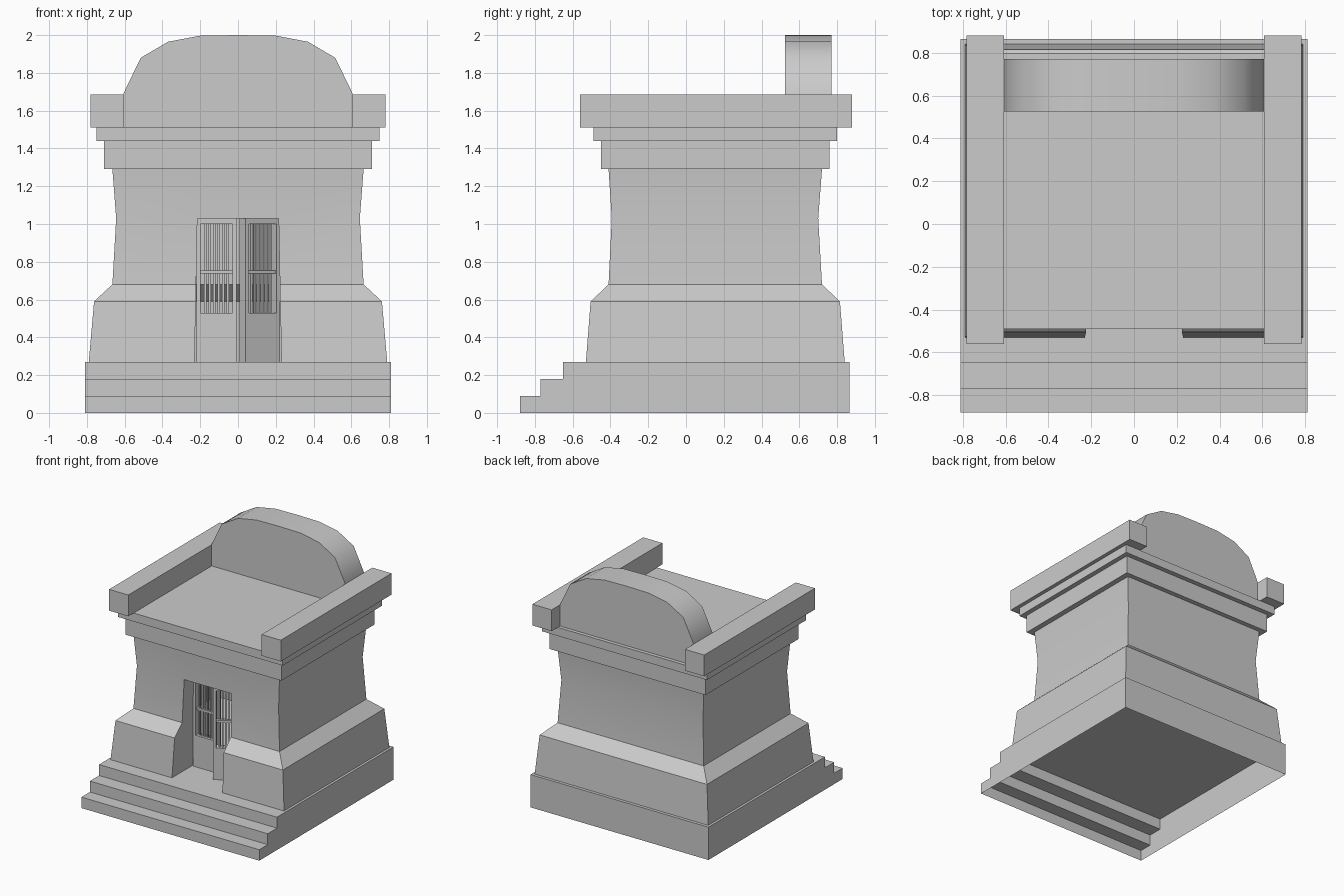
import bpy, bmesh
from math import radians
from mathutils import Matrix, Vector

if "Cube" in bpy.data.objects:
    bpy.data.objects.remove(bpy.data.objects["Cube"])


def make(name, bm, recalc=True):
    if recalc:
        bmesh.ops.recalc_face_normals(bm, faces=bm.faces[:])
    me = bpy.data.meshes.new(name)
    bm.to_mesh(me)
    bm.free()
    ob = bpy.data.objects.new(name, me)
    bpy.context.collection.objects.link(ob)
    return ob


def add_box(bm, x0, x1, y0, y1, z0, z1):
    m = Matrix.Translation(((x0 + x1) / 2, (y0 + y1) / 2, (z0 + z1) / 2))
    m = m @ Matrix.Diagonal((x1 - x0, y1 - y0, z1 - z0, 1))
    bmesh.ops.create_cube(bm, size=1, matrix=m)


def box(name, *dims):
    bm = bmesh.new()
    add_box(bm, *dims)
    return make(name, bm)


def smooth(ob, angle):
    bpy.ops.object.select_all(action='DESELECT')
    ob.select_set(True)
    bpy.context.view_layer.objects.active = ob
    bpy.ops.object.shade_smooth_by_angle(angle=radians(angle))


# stepped base, open underneath
prof = [(-.88, 0), (-.88, .09), (-.77, .09), (-.77, .18), (-.65, .18),
        (-.65, .27), (.865, .27), (.865, 0)]
bm = bmesh.new()
lv = [bm.verts.new((-.81, y, z)) for y, z in prof]
rv = [bm.verts.new((.81, y, z)) for y, z in prof]
for i in range(len(prof) - 1):
    bm.faces.new((lv[i], rv[i], rv[i + 1], lv[i + 1]))
bm.faces.new(lv)
bm.faces.new(rv[::-1])
make("stepped_base", bm)

# hollow walls: rings of (half width, front y, back y, z) with a doorway left out
DOOR_Y, DOOR_TOP = -.26, 1.03
rings = [(.79, -.53, .84, .27), (.762, -.505, .815, .59), (.665, -.41, .72, .68),
         (.645, -.393, .70, DOOR_TOP), (.665, -.41, .72, 1.29)]
bm = bmesh.new()
loops, inner = [], []
for hx, yf, yb, z in rings:
    d = .23 - .015 * min(1, (z - .27) / (DOOR_TOP - .27))
    pts = [(d, yf), (hx, yf), (hx, yb), (-hx, yb), (-hx, yf), (-d, yf)]
    loops.append([bm.verts.new((x, y, z)) for x, y in pts])
    if z <= DOOR_TOP:
        inner.append([bm.verts.new((s * d, DOOR_Y, z)) for s in (1, -1)])
for k in range(len(loops) - 1):
    a, b = loops[k], loops[k + 1]
    for i in range(5):
        bm.faces.new((a[i], a[i + 1], b[i + 1], b[i]))
    if k < 3:  # door jambs
        p, q = inner[k], inner[k + 1]
        bm.faces.new((p[0], a[0], b[0], q[0]))
        bm.faces.new((a[5], p[1], q[1], b[5]))
    else:
        bm.faces.new((a[5], a[0], b[0], b[5]))
# lintel underside
bm.faces.new((loops[3][0], loops[3][5], inner[3][1], inner[3][0]))
smooth(make("walls", bm, recalc=False), 20)

# cornice slabs
box("lower_cornice", -.71, .71, -.45, .76, 1.29, 1.44)
box("roof_slab", -.75, .75, -.49, .80, 1.44, 1.51)

# side beams on the roof
for side, s in (("left", -1), ("right", 1)):
    x0, x1 = sorted((s * .607, s * .782))
    box(side + "_roof_beam", x0, x1, -.56, .88, 1.51, 1.685)

# arched back pediment
half = [(.607, 1.51), (.607, 1.69), (.515, 1.88), (.37, 1.965), (.2, 1.997)]
arch = half + [(0, 2.0)] + [(-x, z) for x, z in reversed(half)]
bm = bmesh.new()
f = bm.faces.new([bm.verts.new((x, .525, z)) for x, z in arch])
ext = bmesh.ops.extrude_face_region(bm, geom=[f], use_keep_orig=True)
bmesh.ops.translate(bm, vec=Vector((0, .245, 0)),
                    verts=[v for v in ext["geom"] if isinstance(v, bmesh.types.BMVert)])
smooth(make("arched_pediment", bm), 40)


# barred door leaf, built leftwards from a hinge at the local origin
def door_leaf(name, hinge_x, mirror, swing):
    w, t = .213, .06
    z0, zw, z1, z2 = .27, .53, 1.0, 1.03
    bm = bmesh.new()
    add_box(bm, -w, 0, 0, t, z0, zw)
    add_box(bm, -w, 0, 0, t, z1, z2)
    add_box(bm, -.022, 0, 0, t, zw, z1)
    add_box(bm, -w, -.19, 0, t, zw, z1)
    add_box(bm, -.19, -.022, .01, .04, .737, .755)
    for i in range(6):
        x = -.19 + .168 * (i + 1) / 7
        add_box(bm, x - .006, x + .006, .018, .032, zw, z1)
    m = Matrix.Rotation(radians(swing), 4, 'Z')
    if mirror:
        m = Matrix.Diagonal((-1, 1, 1, 1)) @ m
    bm.transform(Matrix.Translation((hinge_x, -.27, 0)) @ m)
    make(name, bm)


door_leaf("left_door", -.22, True, 0)
door_leaf("right_door", .222, False, 31)
